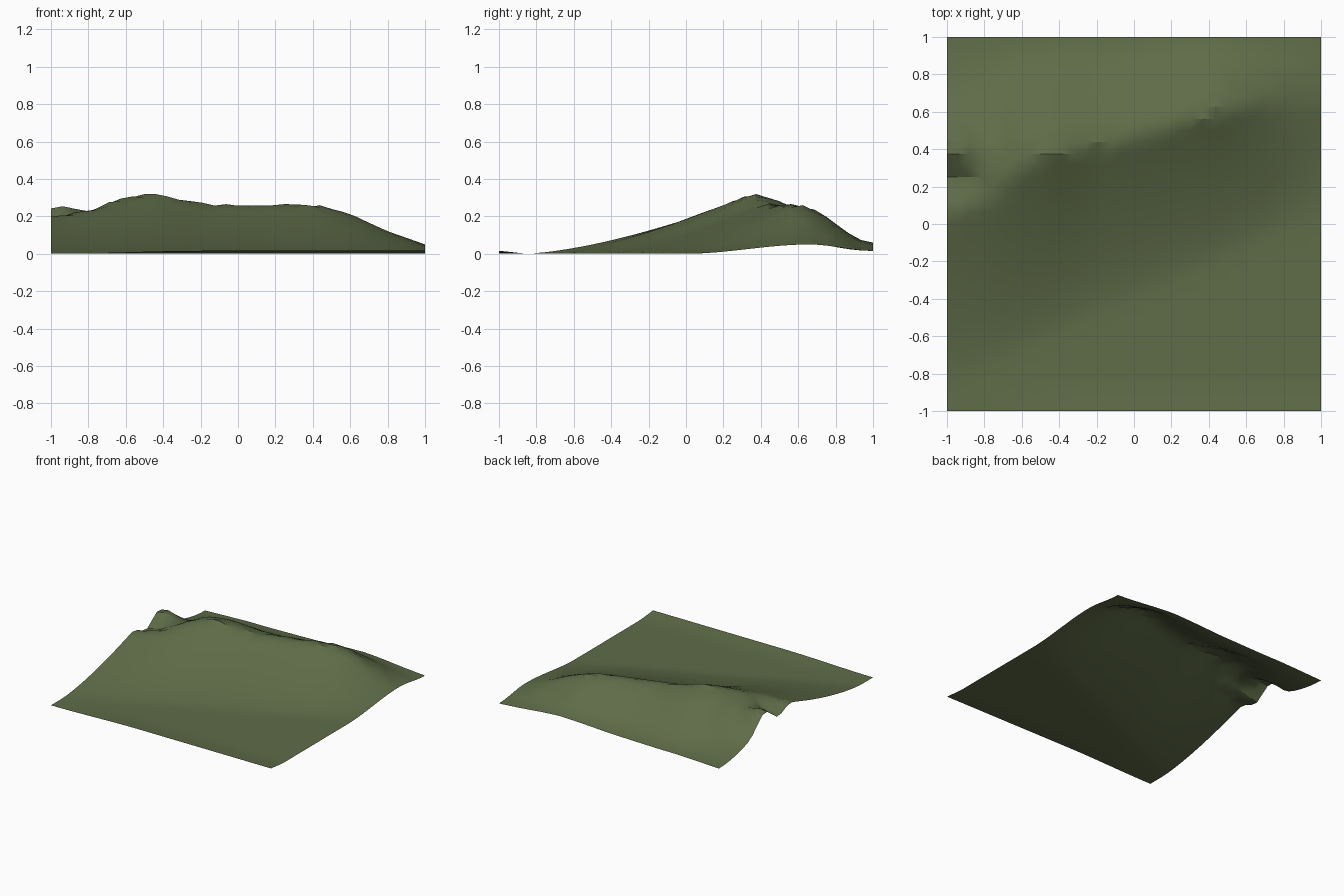
import bpy, bmesh, math, random

if "Cube" in bpy.data.objects:
    bpy.data.objects.remove(bpy.data.objects["Cube"])

random.seed(4)
N = 32

# Ridge stations: x, foot y, crest y, crest z, back edge z
STATIONS = [
    (-1.0, -0.86, 0.05, 0.200, 0.015),
    (-0.87, -0.80, 0.13, 0.230, 0.020),
    (-0.74, -0.74, 0.19, 0.262, 0.025),
    (-0.60, -0.68, 0.32, 0.313, 0.030),
    (-0.45, -0.60, 0.36, 0.320, 0.030),
    (-0.20, -0.48, 0.41, 0.272, 0.035),
    (0.00, -0.40, 0.45, 0.262, 0.040),
    (0.28, -0.28, 0.55, 0.270, 0.055),
    (0.45, -0.20, 0.60, 0.264, 0.060),
    (0.60, -0.14, 0.63, 0.215, 0.050),
    (0.80, -0.06, 0.65, 0.122, 0.030),
    (1.0, 0.00, 0.66, 0.050, 0.015),
]


def station(x):
    for a, b in zip(STATIONS, STATIONS[1:]):
        if x <= b[0] + 1e-6:
            t = (x - a[0]) / (b[0] - a[0])
            return [p + (q - p) * t for p, q in zip(a[1:], b[1:])]
    return STATIONS[-1][1:]


def smooth(t):
    t = min(max(t, 0), 1)
    return t * t * (3 - 2 * t)


def bump(x, y, cx, cy, rx, ry):
    return math.exp(-((x - cx) / rx) ** 2 - ((y - cy) / ry) ** 2)


def height(x, y):
    foot, crest, top, back = station(x)
    if y <= crest:
        # long hollow front slope, rounder towards the right end
        t = max(0, (y - foot) / (crest - foot))
        k = smooth((x - 0.4) / 0.6)
        z = top * ((1 - k) * t ** 1.5 + k * smooth(t))
    else:
        # steep back slope
        z = back + (top - back) * (1 - smooth((y - crest) / (1 - crest)))
    # knoll and gully at the left end
    z += 0.11 * bump(x, y, -0.98, 0.42, 0.14, 0.12)
    z -= 0.045 * bump(x, y, -0.95, 0.23, 0.18, 0.08)
    # slight lift along the front edge
    z += 0.016 * max(0, (-y - 0.85) / 0.15) * smooth((x + 1) / 0.8)
    # rough ground just behind the crest
    if 0 < y - crest < 0.15 and abs(x) < 0.99:
        z += random.uniform(-0.012, 0.004)
    return max(z, 0)


# Terrain sheet
bm = bmesh.new()
bmesh.ops.create_grid(bm, x_segments=N, y_segments=N, size=1)
for v in bm.verts:
    v.co.z = height(v.co.x, v.co.y)
bmesh.ops.triangulate(bm, faces=bm.faces[:])
mesh = bpy.data.meshes.new("hill_terrain")
bm.to_mesh(mesh)
bm.free()
hill = bpy.data.objects.new("hill_terrain", mesh)
bpy.context.collection.objects.link(hill)

# Grass colour
grass = bpy.data.materials.new("grass")
grass.diffuse_color = (0.115, 0.15, 0.065, 1)
grass.use_nodes = True
grass.node_tree.nodes["Principled BSDF"].inputs["Base Color"].default_value = grass.diffuse_color
mesh.materials.append(grass)

# Smooth ground with sharp breaks at the crest
bpy.context.view_layer.objects.active = hill
hill.select_set(True)
bpy.ops.object.shade_smooth_by_angle(angle=math.radians(30))
